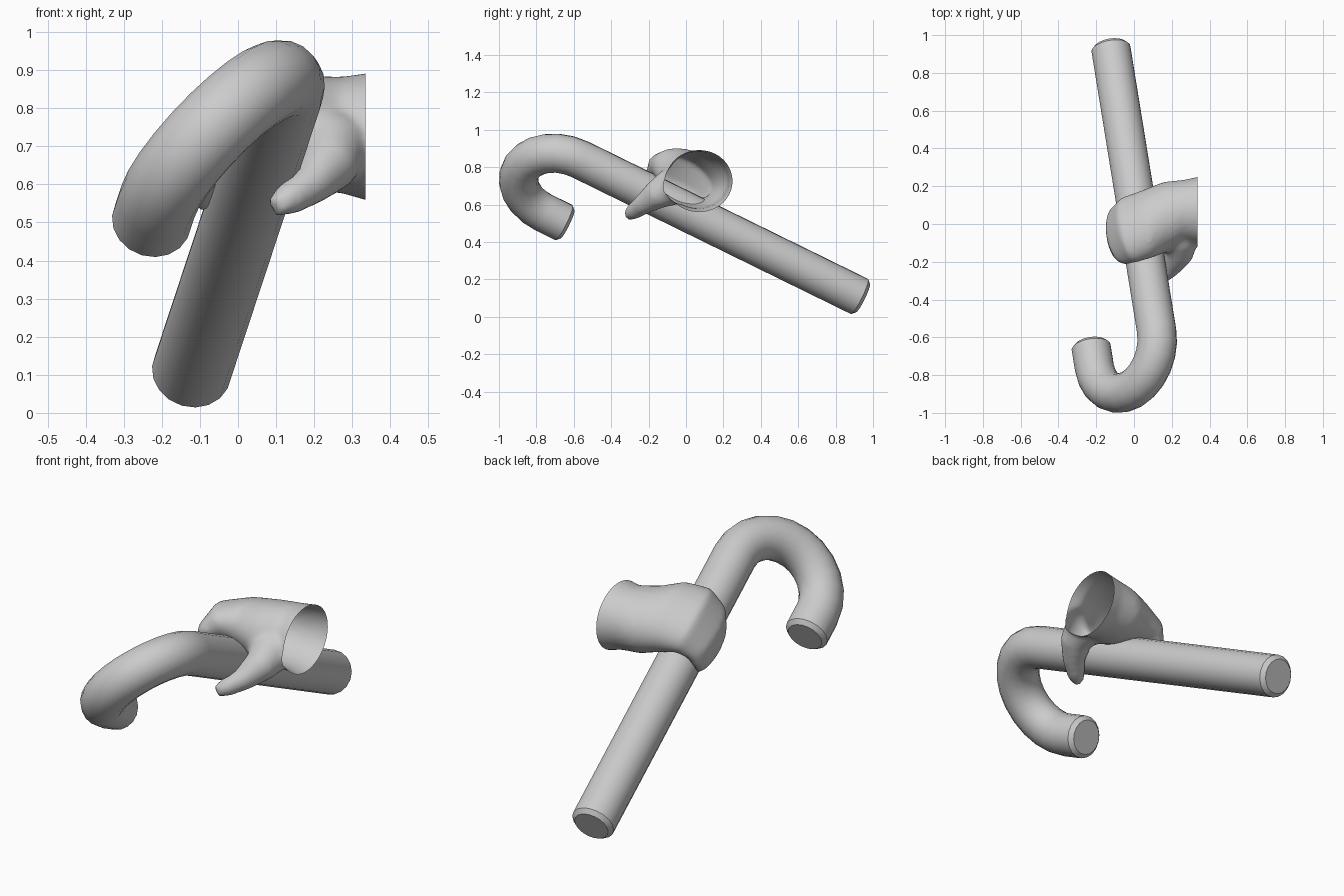
import bpy, bmesh, math
from mathutils import Vector as V

if "Cube" in bpy.data.objects:
    bpy.data.objects.remove(bpy.data.objects["Cube"])


def loft(bm, sections, sides):
    """Skin elliptical rings (centre, axis1, half1, axis2, half2), capped at both ends."""
    rings = []
    for c, w, a, t, b in sections:
        w = V(w).normalized()
        t = V(t)
        t = (t - w * t.dot(w)).normalized()
        rings.append([bm.verts.new(V(c) + w * a * math.cos(k) + t * b * math.sin(k))
                      for k in (2 * math.pi * i / sides for i in range(sides))])
    for r, s in zip(rings, rings[1:]):
        for i in range(sides):
            j = (i + 1) % sides
            bm.faces.new((r[i], r[j], s[j], s[i]))
    bm.faces.new(rings[0])
    bm.faces.new(rings[-1])


def finish(bm, name):
    bmesh.ops.recalc_face_normals(bm, faces=bm.faces)
    me = bpy.data.meshes.new(name)
    bm.to_mesh(me)
    bm.free()
    ob = bpy.data.objects.new(name, me)
    bpy.context.collection.objects.link(ob)
    return ob


def smooth(ob, angle):
    bpy.ops.object.select_all(action='DESELECT')
    ob.select_set(True)
    bpy.context.view_layer.objects.active = ob
    bpy.ops.object.shade_smooth_by_angle(angle=math.radians(angle))


# Cane: straight shaft, half-circle hook, short straight end, chamfered tips
d = V((0.144, -0.889, 0.436)).normalized()
foot = V((-0.125, 0.945, 0.10))
end = V((-0.23, -0.635, 0.495))
top = foot + d * (end - foot).dot(d)
u = (end - top).normalized()
R = (end - top).length / 2
axis = d.cross(u)
rad, straight, ch = 0.105, 0.14, 0.02
centre = top + d * straight + u * R
path = [(foot, d, rad - ch), (foot + d * ch, d, rad)]
for i in range(13):
    k = math.pi * i / 12
    path.append((centre - u * R * math.cos(k) + d * R * math.sin(k),
                 d * math.cos(k) + u * math.sin(k), rad))
path += [(end + d * ch, -d, rad), (end, -d, rad - ch)]
bm = bmesh.new()
loft(bm, [(c, axis, r, axis.cross(t), r) for c, t, r in path], 18)
smooth(finish(bm, "cane"), 35)

# Mitten: flared cuff, back of hand and fingers draped over the shaft
bm = bmesh.new()
Y, Z, W = (0, 1, 0), (0, 0, 1), -d
loft(bm, [
    ((0.38, 0.07, 0.725), Y, 0.19, Z, 0.175),
    ((0.335, 0.07, 0.725), Y, 0.180, Z, 0.167),
    ((0.27, 0.07, 0.73), Y, 0.165, Z, 0.153),
    ((0.17, 0.04, 0.735), (-0.07, 0.97, -0.2), 0.185, Z, 0.15),
    ((0.07, 0.0, 0.76), W, 0.19, Z, 0.13),
    ((-0.02, -0.03, 0.755), W, 0.19, (-0.5, 0, 0.86), 0.11),
    ((-0.07, -0.06, 0.70), W, 0.175, (-1, 0, 0.3), 0.08),
    ((-0.085, -0.07, 0.63), W, 0.15, (-1, 0, -0.2), 0.06),
    ((-0.075, -0.065, 0.575), W, 0.11, (-1, 0, -0.4), 0.035)], 28)
# Thumb
pts = [((0.22, 0.0, 0.72), 0.11), ((0.245, -0.09, 0.69), 0.10),
       ((0.235, -0.16, 0.65), 0.078), ((0.19, -0.23, 0.60), 0.056),
       ((0.13, -0.285, 0.56), 0.044), ((0.095, -0.31, 0.54), 0.028)]
secs = []
for i, (c, r) in enumerate(pts):
    t = (V(pts[min(i + 1, 5)][0]) - V(pts[max(i - 1, 0)][0])).normalized()
    a = t.cross(V(Z)).normalized()
    secs.append((c, a, r, a.cross(t), r))
loft(bm, secs, 16)
tmp = finish(bm, "mitten_source")

# Blend thumb and hand into one skin, then cut the cuff open
m = tmp.modifiers.new("fuse", 'REMESH')
m.mode, m.voxel_size = 'VOXEL', 0.014
m = tmp.modifiers.new("soften", 'SMOOTH')
m.factor, m.iterations = 0.5, 8
dg = bpy.context.evaluated_depsgraph_get()
bm = bmesh.new()
bm.from_object(tmp, dg)
bpy.data.objects.remove(tmp)
bmesh.ops.bisect_plane(bm, geom=bm.verts[:] + bm.edges[:] + bm.faces[:],
                       plane_co=(0.335, 0, 0), plane_no=(1, 0, 0), clear_outer=True)
smooth(finish(bm, "mitten"), 60)
